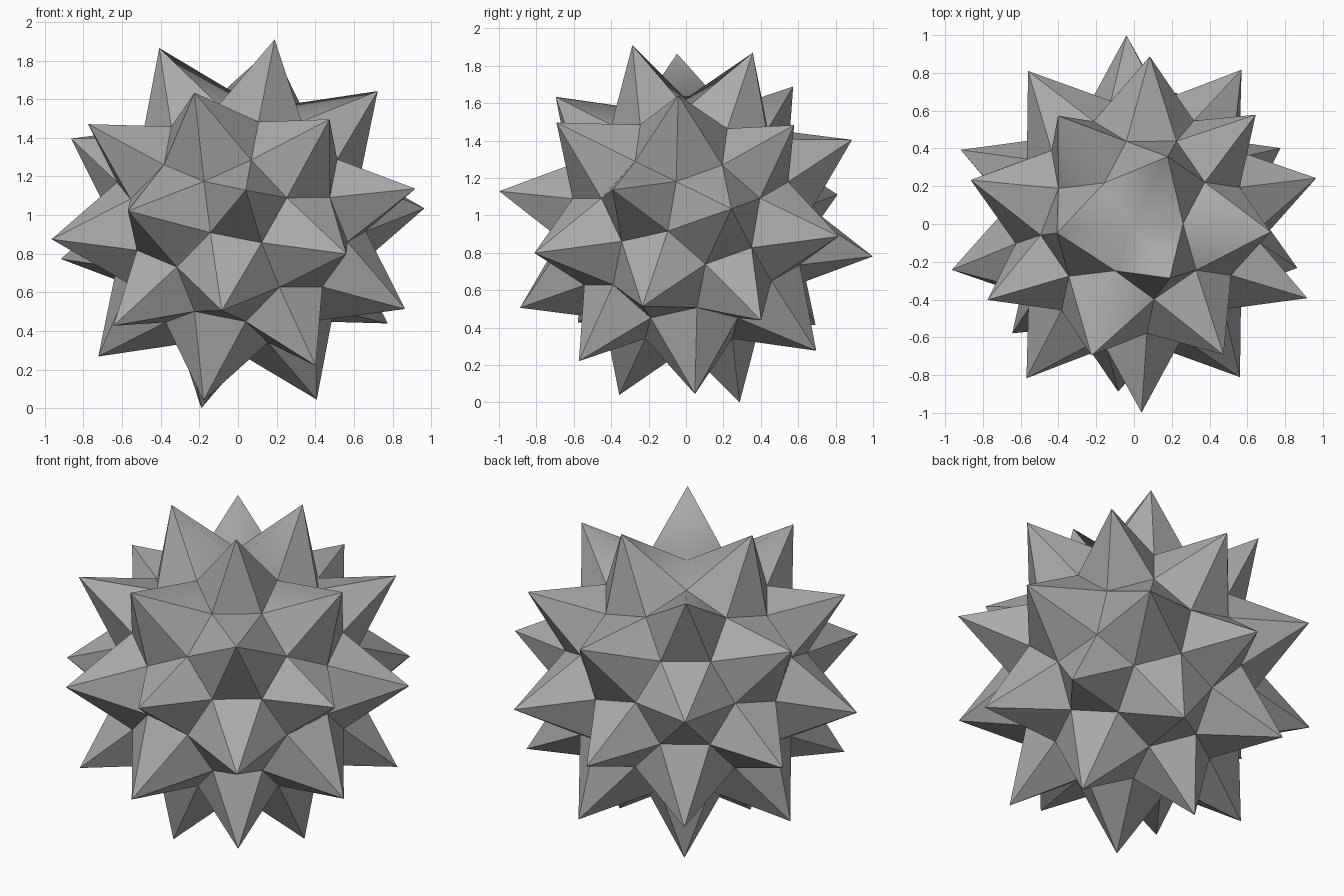
import bpy, bmesh
from mathutils import Vector, Matrix

cube = bpy.data.objects.get("Cube")
if cube:
    bpy.data.objects.remove(cube, do_unlink=True)

CORE = 0.67      # corner radius of the football-shaped core
SPIKE = 0.385    # height of every spike
CENTRE = Vector((0, 0, 0.955))


def frame(main, side):
    """Rotation matrix whose axes follow a main and a side direction."""
    u = main.normalized()
    v = (side - u * side.dot(u)).normalized()
    return Matrix((u, v, u.cross(v))).transposed()


bm = bmesh.new()
bmesh.ops.create_icosphere(bm, subdivisions=1, radius=1)

# Turn two neighbouring corners to the front and the top spike directions
bm.verts.ensure_lookup_table()
first = bm.verts[0]
second = first.link_edges[0].other_vert(first)
target = frame(Vector((0.04, -1, 0.1745)), Vector((0.19, -0.28, 0.955)))
turn = target @ frame(first.co, second.co).transposed()
bmesh.ops.transform(bm, matrix=turn.to_4x4(), verts=bm.verts)

# Cut the corners a third of the way along each edge
bmesh.ops.bevel(bm, geom=list(bm.verts), offset=100 / 3, offset_type='PERCENT',
                segments=1, profile=0.5, affect='VERTICES')
for v in bm.verts:
    v.co = v.co.normalized() * CORE

# Raise one pyramid on each pentagon and hexagon
tips = bmesh.ops.poke(bm, faces=list(bm.faces))["verts"]
for v in tips:
    v.co += v.co.normalized() * SPIKE
bmesh.ops.recalc_face_normals(bm, faces=bm.faces)

# Soft shading in the hollow on top, flat everywhere else
for f in bm.faces:
    c = f.calc_center_median()
    f.smooth = f.normal.z > 0.5 and c.xy.length < 0.48
bmesh.ops.translate(bm, verts=bm.verts, vec=CENTRE)

mesh = bpy.data.meshes.new("spiked_ball")
bm.to_mesh(mesh)
bm.free()
ball = bpy.data.objects.new("spiked_ball", mesh)
bpy.context.collection.objects.link(ball)

# Single grey finish
grey = bpy.data.materials.new("plain_grey")
grey.use_nodes = True
colour = (0.4, 0.4, 0.4, 1)
grey.diffuse_color = colour
grey.node_tree.nodes["Principled BSDF"].inputs["Base Color"].default_value = colour
mesh.materials.append(grey)
